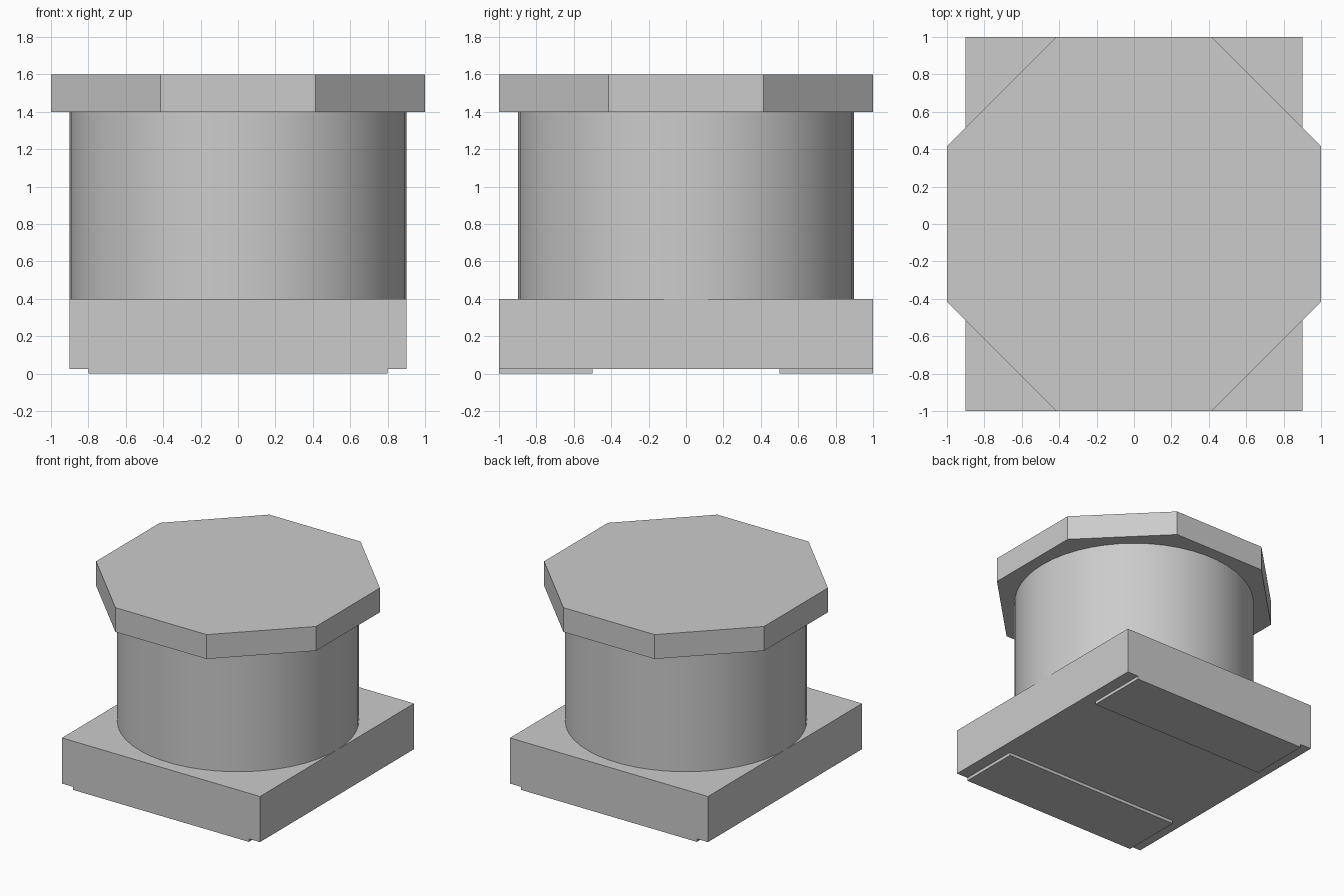
import bpy
import math

if "Cube" in bpy.data.objects:
    bpy.data.objects.remove(bpy.data.objects["Cube"], do_unlink=True)

# Single plain grey for the whole model
grey = bpy.data.materials.new("light_grey")
grey.use_nodes = True
colour = (0.6, 0.6, 0.6, 1)
grey.diffuse_color = colour
grey.node_tree.nodes["Principled BSDF"].inputs["Base Color"].default_value = colour


def finish(name):
    obj = bpy.context.object
    obj.name = name
    obj.data.materials.append(grey)
    return obj


def box(name, size, centre):
    bpy.ops.mesh.primitive_cube_add(size=1, location=centre)
    obj = finish(name)
    obj.scale = size
    bpy.ops.object.transform_apply(location=False, rotation=False, scale=True)
    return obj


def prism(name, sides, radius, bottom, top, turn):
    bpy.ops.mesh.primitive_cylinder_add(
        vertices=sides, radius=radius, depth=top - bottom,
        location=(0, 0, (bottom + top) / 2), rotation=(0, 0, turn))
    return finish(name)


# Base block on two thin foot pads
box("base_block", (1.8, 2, 0.375), (0, 0, 0.2125))
for side, y in (("front", -0.75), ("back", 0.75)):
    box(side + "_foot_pad", (1.6, 0.5, 0.025), (0, y, 0.0125))

# Round body, with a corner pointing along x
prism("round_body", 50, 0.9, 0.4, 1.4, math.pi / 2)
bpy.ops.object.shade_smooth_by_angle(angle=math.radians(30))

# Eight-sided cap with flats facing the axes
prism("octagonal_cap", 8, 1 / math.cos(math.pi / 8), 1.4, 1.6, math.pi / 8)
